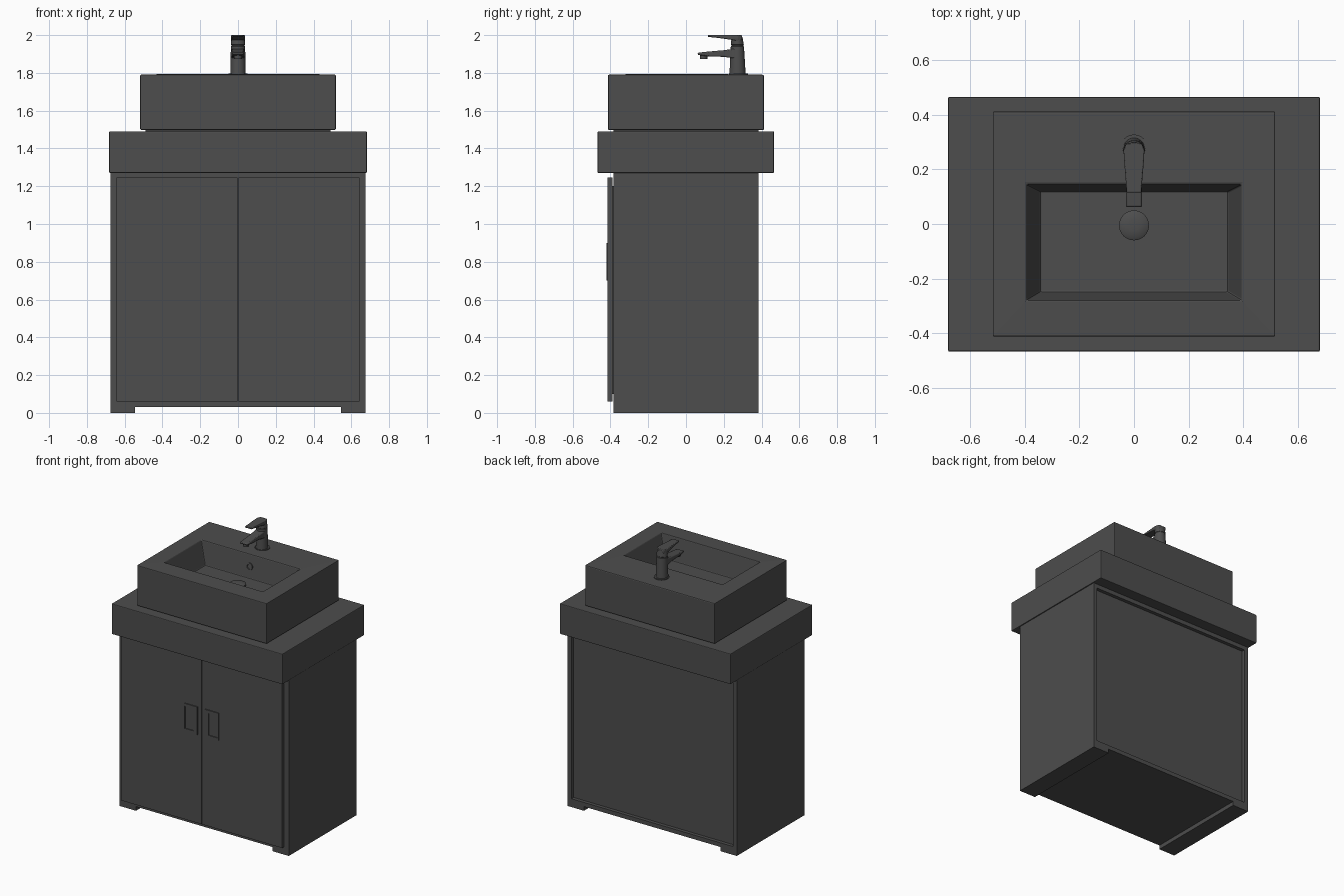
import bpy, bmesh, math
from mathutils import Vector

old = bpy.data.objects.get("Cube")
if old:
    bpy.data.objects.remove(old, do_unlink=True)

grey = bpy.data.materials.new("dark_grey")
grey.use_nodes = True
colour = (0.075, 0.075, 0.075, 1)
grey.diffuse_color = colour
grey.node_tree.nodes["Principled BSDF"].inputs["Base Color"].default_value = colour


def loft(name, rings, bevel=0, smooth=False):
    """Skin a row of matching rings and cap both ends."""
    bm = bmesh.new()
    loops = [[bm.verts.new(p) for p in ring] for ring in rings]
    n = len(loops[0])
    for a, b in zip(loops, loops[1:]):
        for i in range(n):
            j = (i + 1) % n
            bm.faces.new((a[i], a[j], b[j], b[i]))
    bm.faces.new(loops[0][::-1])
    bm.faces.new(loops[-1])
    bmesh.ops.recalc_face_normals(bm, faces=bm.faces)
    mesh = bpy.data.meshes.new(name)
    bm.to_mesh(mesh)
    bm.free()
    mesh.materials.append(grey)
    ob = bpy.data.objects.new(name, mesh)
    bpy.context.collection.objects.link(ob)
    if bevel:
        mod = ob.modifiers.new("Bevel", "BEVEL")
        mod.width = bevel
        mod.segments = 2
        mod.limit_method = "ANGLE"
    if smooth:
        bpy.ops.object.select_all(action="DESELECT")
        ob.select_set(True)
        bpy.context.view_layer.objects.active = ob
        bpy.ops.object.shade_smooth_by_angle(angle=math.radians(35))
    return ob


def flat_rect(x, y0, y1, z):
    return [(-x, y0, z), (x, y0, z), (x, y1, z), (-x, y1, z)]


def upright_rect(x0, x1, z0, z1, y):
    return [(x0, y, z0), (x1, y, z0), (x1, y, z1), (x0, y, z1)]


def box(name, x0, x1, y0, y1, z0, z1, bevel=0):
    return loft(name, [upright_rect(x0, x1, z0, z1, y) for y in (y0, y1)], bevel)


def oval(y, z, rx, ry, n=32, tilt=0):
    return [(rx * math.cos(t), y + ry * math.sin(t), z + tilt * math.sin(t))
            for t in (math.tau * i / n for i in range(n))]


# Cabinet carcass with recessed back
for side, s in (("right", -1), ("left", 1)):
    box(side + "_side_panel", *sorted((s * 0.645, s * 0.675)), -0.385, 0.385, 0.03, 1.27)
    box(side + "_foot_runner", *sorted((s * 0.545, s * 0.675)), -0.385, 0.385, 0, 0.03)
box("bottom_board", -0.645, 0.645, -0.385, 0.385, 0.03, 0.06)
box("top_board", -0.645, 0.645, -0.385, 0.385, 1.24, 1.27)
box("back_panel", -0.645, 0.645, 0.34, 0.36, 0.06, 1.24)
box("front_panel", -0.645, 0.645, -0.385, -0.365, 0.06, 1.24)

# Doors with framed recessed pulls
for side, s in (("right", -1), ("left", 1)):
    box(side + "_door", *sorted((s * 0.002, s * 0.642)), -0.415, -0.39, 0.06, 1.245)
    box(side + "_hinge_strip", *sorted((s * 0.55, s * 0.6)), -0.391, -0.384, 0.1, 1.2)
    outer = (*sorted((s * 0.03, s * 0.138)), 0.7, 0.9)
    inner = (*sorted((s * 0.06, s * 0.13)), 0.72, 0.88)
    loft(side + "_door_pull", [upright_rect(*outer, -0.414), upright_rect(*outer, -0.422),
                               upright_rect(*inner, -0.422), upright_rect(*inner, -0.4155)])

# Countertop
box("countertop", -0.682, 0.682, -0.468, 0.466, 1.27, 1.49, 0.005)

# Basin: outer wall, rim and sloping bowl in one skin
loft("basin", [flat_rect(0.518, -0.413, 0.413, 1.498),
               flat_rect(0.518, -0.413, 0.413, 1.79),
               flat_rect(0.395, -0.28, 0.145, 1.794),
               flat_rect(0.345, -0.25, 0.12, 1.63)], 0.006)
box("basin_foot", -0.49, 0.49, -0.385, 0.385, 1.489, 1.5)

# Drain cover
loft("drain_cover", [oval(-0.005, z, r, r) for z, r in
                     ((1.629, 0.055), (1.64, 0.055), (1.646, 0.045), (1.65, 0.02))], smooth=True)

# Overflow ring on the sloping back wall of the bowl
wall = Vector((0, 0.133, 1.71))
up = Vector((0, 0.025, 0.164)).normalized()
out = Vector((0, -up.z, up.y))
rings = []
for r, d in ((0.026, -0.004), (0.026, 0.008), (0.017, 0.008), (0.015, 0.002)):
    rings.append([wall + out * d + Vector((r * math.cos(t), 0, 0)) + up * r * math.sin(t)
                  for t in (math.tau * i / 20 for i in range(20))])
loft("overflow_ring", rings, smooth=True)

# Tap: tapered body, collar, spout, nozzle and lever
loft("tap_collar", [oval(0.278, 1.785, 0.05, 0.05), oval(0.278, 1.797, 0.05, 0.05)], smooth=True)
loft("tap_body", [oval(0.273, 1.79, 0.04, 0.043), oval(0.272, 1.94, 0.038, 0.035),
                  oval(0.272, 1.942, 0.035, 0.032), oval(0.272, 1.947, 0.035, 0.032),
                  oval(0.272, 1.949, 0.038, 0.034), oval(0.27, 1.99, 0.037, 0.029)], smooth=True)
loft("tap_spout", [upright_rect(-w, w, z0, z1, y) for y, w, z0, z1 in
                   ((0.27, 0.035, 1.875, 1.93), (0.2, 0.031, 1.885, 1.92),
                    (0.12, 0.029, 1.887, 1.913), (0.062, 0.03, 1.895, 1.907))], 0.006, True)
loft("tap_nozzle", [oval(0.093, 1.874, 0.02, 0.02, 20), oval(0.093, 1.895, 0.02, 0.02, 20)],
     smooth=True)
loft("tap_lever", [upright_rect(-w, w, z0, 2.0, y) for y, w, z0 in
                   ((0.297, 0.026, 1.975), (0.275, 0.038, 1.97), (0.24, 0.037, 1.975),
                    (0.17, 0.031, 1.985), (0.115, 0.027, 1.991))], 0.004, True)
